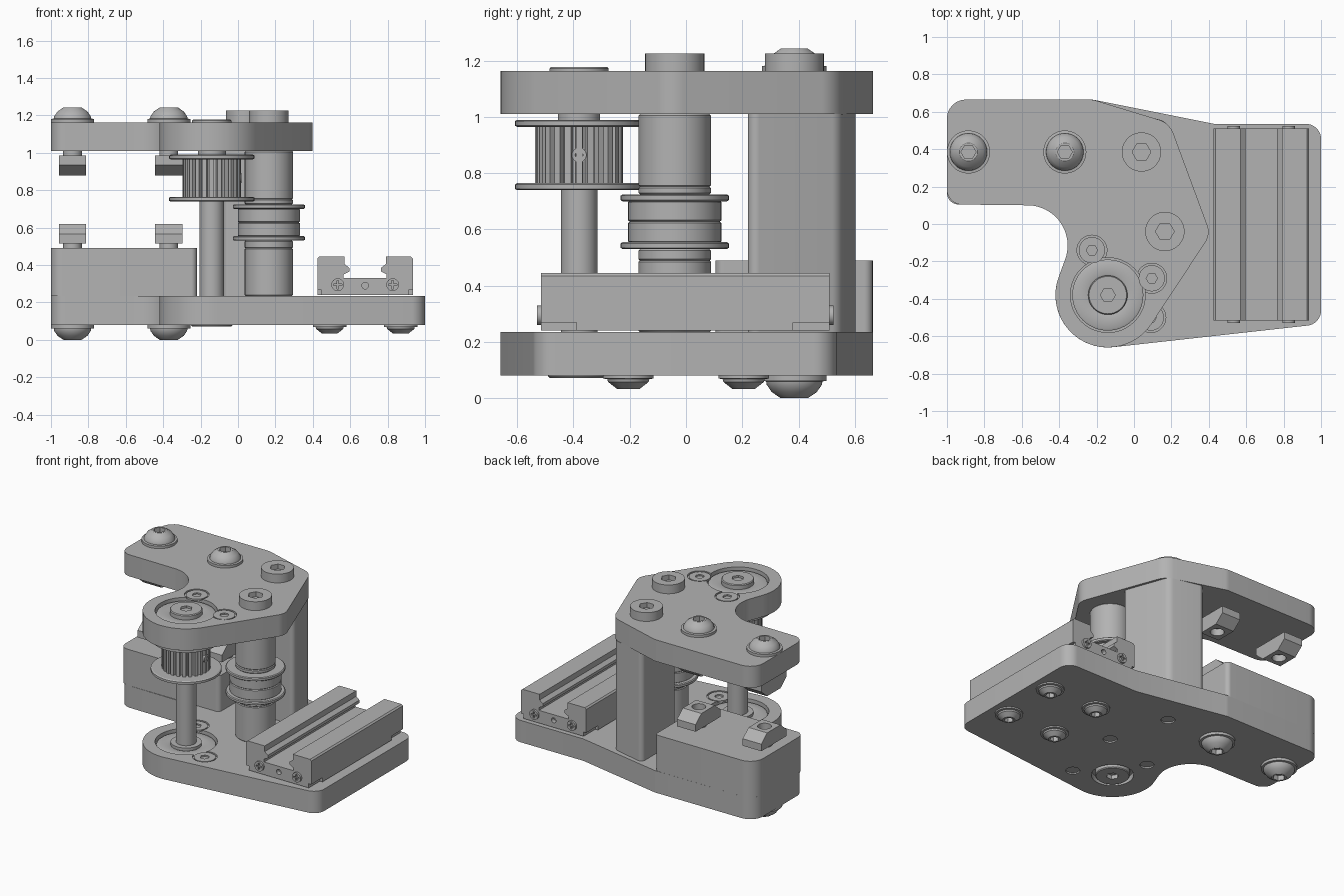
import bpy, bmesh, math
from mathutils import Vector

cube = bpy.data.objects.get("Cube")
if cube:
    bpy.data.objects.remove(cube)

grey = bpy.data.materials.new("plain_grey")
grey.use_nodes = True
COLOUR = (0.45, 0.45, 0.45, 1)
grey.diffuse_color = COLOUR
grey.node_tree.nodes["Principled BSDF"].inputs["Base Color"].default_value = COLOUR
parts = []


def finish(name, bm):
    bmesh.ops.recalc_face_normals(bm, faces=bm.faces)
    mesh = bpy.data.meshes.new(name)
    bm.to_mesh(mesh)
    bm.free()
    ob = bpy.data.objects.new(name, mesh)
    bpy.context.collection.objects.link(ob)
    parts.append(ob)
    return ob


def prism(name, outline, lo, hi, axis="z"):
    """Extrude a 2D outline along an axis."""
    place = {"z": lambda a, b, h: (a, b, h),
             "y": lambda a, b, h: (a, h, b),
             "x": lambda a, b, h: (h, a, b)}[axis]
    bm = bmesh.new()
    ends = [[bm.verts.new(place(p[0], p[1], h)) for p in outline] for h in (lo, hi)]
    for ring in ends:
        bm.faces.new(ring)
    n = len(outline)
    for i in range(n):
        j = (i + 1) % n
        bm.faces.new((ends[0][i], ends[0][j], ends[1][j], ends[1][i]))
    return finish(name, bm)


def lathe(name, at, profile, n=48):
    """Turn a radius/height profile around a vertical axis."""
    bm = bmesh.new()
    rings = [[bm.verts.new((at[0] + r * math.cos(math.tau * i / n),
                            at[1] + r * math.sin(math.tau * i / n), z))
              for i in range(n)] for r, z in profile]
    for a, b in zip(rings, rings[1:]):
        for i in range(n):
            j = (i + 1) % n
            bm.faces.new((a[i], a[j], b[j], b[i]))
    bm.faces.new(rings[0])
    bm.faces.new(rings[-1])
    return finish(name, bm)


def arc(cx, cy, r, start, end, n=24):
    steps = [math.radians(start + (end - start) * i / n) for i in range(n + 1)]
    return [(cx + r * math.cos(a), cy + r * math.sin(a), 0) for a in steps]


def circle(cx, cy, r, n=32):
    return arc(cx, cy, r, 0, 360, n)[:-1]


def box(x0, x1, y0, y1):
    return [(x0, y0), (x1, y0), (x1, y1), (x0, y1)]


def rounded(corners, n=8):
    """Round each (x, y, radius) corner."""
    out = []
    for i, (x, y, r) in enumerate(corners):
        p = Vector((x, y))
        if r == 0:
            out.append(p)
            continue
        a = (Vector(corners[i - 1][:2]) - p).normalized()
        b = (Vector(corners[(i + 1) % len(corners)][:2]) - p).normalized()
        half = a.angle(b) / 2
        c = p + (a + b).normalized() * r / math.sin(half)
        t = r / math.tan(half)
        for k in range(n + 1):
            out.append(c + (p + a * t - c).lerp(p + b * t - c, k / n).normalized() * r)
    return out


def cut(ob, *cutters):
    for cutter in cutters:
        mod = ob.modifiers.new("cut", "BOOLEAN")
        mod.operation = "DIFFERENCE"
        mod.object = cutter
        bpy.context.view_layer.objects.active = ob
        bpy.ops.object.modifier_apply(modifier=mod.name)
        parts.remove(cutter)
        bpy.data.objects.remove(cutter)


def hole(at, r, lo, hi, n=48):
    return prism("cutter", circle(at[0], at[1], r, n), lo, hi)


def screw(name, at, z, up, profile, socket=0.04):
    """Socket head screw seated at height z, head pointing up or down."""
    ob = lathe(name, at, [(r, z + up * h) for r, h in profile])
    top = z + up * profile[-1][1]
    lo, hi = sorted((top - up * 0.035, top + up * 0.05))
    cut(ob, hole(at, socket, lo, hi, 6))


SHAFT, POST, COLUMN = (-0.14, -0.38), (0.165, -0.04), (0.04, 0.385)
CLAMPS = [(-0.885, 0.385), (-0.37, 0.385)]
PIN_A, PIN_B, PIN_C = (-0.225, -0.14), (0.095, -0.29), (0.09, -0.5)

# Plates
left_end = [(-0.22, 0.665, 0.1), (-1, 0.665, 0.1), (-1, 0.105, 0.08)]
neck = arc(-0.57, -0.115, 0.215, 90, -20)
top_plate = prism("top_plate", rounded(
    left_end + neck + arc(*SHAFT, 0.28, 160, 326)
    + [(0.41, -0.055, 0.1), (0.19, 0.54, 0.12)]), 1.01, 1.163)
base_plate = prism("base_plate", rounded(
    left_end + neck + arc(*SHAFT, 0.28, 160, 276)
    + [(1, -0.535, 0.08), (1, 0.535, 0.08), (0.43, 0.535, 0)]), 0.08, 0.235)

# Bearing seats, pin seats and threaded ends
for plate, z, pins in ((top_plate, 1.163, (PIN_A, PIN_B)), (base_plate, 0.235, (PIN_A, PIN_C))):
    cut(plate, hole(SHAFT, 0.2, z - 0.04, z + 0.1))
    lathe("bearing", SHAFT, [(0.19, z - 0.05), (0.19, z - 0.02), (0.18, z - 0.015),
                             (0.115, z - 0.015), (0.1, z - 0.02), (0.1, z)])
    for pin in pins:
        cut(plate, hole(pin, 0.08, z - 0.012, z + 0.1))
        screw("pin_screw", pin, z - 0.014, 1, [(0.07, 0), (0.07, 0.012)], 0.03)
cut(base_plate, hole(SHAFT, 0.135, 0, 0.12))
for at in (POST, COLUMN, PIN_A, PIN_C):
    cut(base_plate, hole(at, 0.045, 0, 0.09, 24))

# Clamp block and support column
prism("clamp_block", rounded([(-1, 0.665, 0.1), (-1, 0.105, 0.06),
                              (-0.22, 0.105, 0.03), (-0.22, 0.664, 0.03)]), 0.235, 0.49)
prism("support_column", rounded([(-0.08, 0.22, 0.03), (0.29, 0.22, 0.03),
                                 (0.17, 0.55, 0.06), (-0.08, 0.61, 0.03)]), 0.235, 1.01)

# Clamp screws with slot nuts
button = [(0.115, 0), (0.115, 0.018), (0.1, 0.02), (0.098, 0.032),
          (0.08, 0.058), (0.048, 0.08)]
nut = [(-0.14, 0.025), (0.14, 0.025), (0.14, 0.075), (0.075, 0.13),
       (-0.075, 0.13), (-0.14, 0.075)]
for at in CLAMPS:
    screw("top_button_screw", at, 1.163, 1, button)
    screw("base_button_screw", at, 0.08, -1, button)
    for z, up in ((0.49, 1), (1.01, -1)):
        ob = prism("slot_nut", [(at[1] + y, z + up * h) for y, h in nut],
                   at[0] - 0.073, at[0] + 0.073, "x")
        lo, hi = sorted((z + up * 0.08, z + up * 0.2))
        cut(ob, hole(at, 0.045, lo, hi, 24))
        lathe("nut_stem", at, [(0.05, z), (0.05, z + up * 0.03)], 24)

# Cap screws and rail screws
for at in (POST, COLUMN):
    screw("cap_screw", at, 1.163, 1, [(0.105, 0), (0.105, 0.062)], 0.05)
small_button = [(0.09, 0), (0.09, 0.01), (0.075, 0.012), (0.072, 0.022), (0.04, 0.047)]
for x in (0.49, 0.87):
    for y in (-0.205, 0.205):
        screw("rail_button_screw", (x, y), 0.08, -1, small_button, 0.03)

# Drive shaft with toothed pulley
shaft = lathe("drive_shaft", SHAFT, [(0.105, 0.072), (0.11, 0.078), (0.11, 0.13), (0.065, 0.13),
                                     (0.065, 0.99), (0.075, 0.99), (0.075, 1.12),
                                     (0.105, 1.12), (0.105, 1.172), (0.1, 1.178)])
cut(shaft, hole(SHAFT, 0.04, 1.14, 1.3, 6), hole(SHAFT, 0.04, 0, 0.1, 6))
for z in (0.74, 0.965):
    lathe("pulley_flange", SHAFT, [(0.22, z), (0.228, z + 0.004), (0.228, z + 0.02), (0.22, z + 0.025)])
TEETH = 24
teeth = []
for i in range(TEETH):
    for step, r in ((0, 0.157), (0.55, 0.157), (0.65, 0.132), (0.9, 0.132)):
        a = math.tau * (i + step - 0.275) / TEETH
        teeth.append((SHAFT[0] + r * math.cos(a), SHAFT[1] + r * math.sin(a)))
prism("pulley_teeth", teeth, 0.765, 0.965)
set_screw = prism("set_screw", circle(SHAFT[1], 0.865, 0.026), SHAFT[0] + 0.1, SHAFT[0] + 0.16, "x")
cut(set_screw, prism("cutter", circle(SHAFT[1], 0.865, 0.015, 6), SHAFT[0] + 0.14, SHAFT[0] + 0.2, "x"))

# Idler post with flanged rollers
for lo, hi in ((0.235, 0.49), (0.49, 0.53), (0.725, 0.752), (0.752, 1.01)):
    lathe("idler_spacer", POST, [(0.124, lo), (0.129, lo + 0.005), (0.129, hi - 0.005), (0.124, hi)])
for z in (0.53, 0.70):
    lathe("idler_flange", POST, [(0.186, z), (0.192, z + 0.005), (0.192, z + 0.02), (0.186, z + 0.025)])
for lo, hi in ((0.553, 0.628), (0.628, 0.702)):
    lathe("idler_roller", POST, [(0.16, lo), (0.166, lo + 0.005), (0.166, hi - 0.005), (0.16, hi)])

# Linear carriage lying on its back
CX = 0.68
half = [(0.255, 0.24), (0.255, 0.435), (0.245, 0.445), (0.11, 0.445), (0.11, 0.405),
        (0.085, 0.385), (0.085, 0.365), (0.115, 0.35), (0.115, 0.33)]
channel = [(CX + x, z) for x, z in half] + [(CX - x, z) for x, z in reversed(half)]
carriage = prism("carriage", channel, -0.515, 0.51, "y")
for side in (-1, 1):
    for y0, y1 in ((-0.6, -0.39), (0.38, 0.6)):
        x0, x1 = sorted((CX + side * 0.235, CX + side * 0.3))
        cut(carriage, prism("cutter", box(x0, x1, y0, y1), 0.2, 0.27))
for y, out in ((-0.515, -1), (0.51, 1)):
    lo, hi = sorted((y - out * 0.03, y + out * 0.05))
    cut(carriage, prism("cutter", circle(CX, 0.29, 0.018, 16), lo, hi, "y"))
    for side in (-1, 1):
        x = CX + side * 0.147
        lo, hi = sorted((y - out * 0.01, y + out * 0.014))
        head = prism("cross_screw", circle(x, 0.295, 0.034, 24), lo, hi, "y")
        lo, hi = sorted((y + out * 0.004, y + out * 0.05))
        cut(head, prism("cutter", box(x - 0.022, x + 0.022, 0.29, 0.3), lo, hi, "y"),
            prism("cutter", box(x - 0.005, x + 0.005, 0.273, 0.317), lo, hi, "y"))

# Colour and shading
bpy.ops.object.select_all(action="DESELECT")
for ob in parts:
    ob.data.materials.clear()
    ob.data.materials.append(grey)
    ob.select_set(True)
bpy.context.view_layer.objects.active = parts[0]
bpy.ops.object.shade_smooth_by_angle(angle=math.radians(30))
